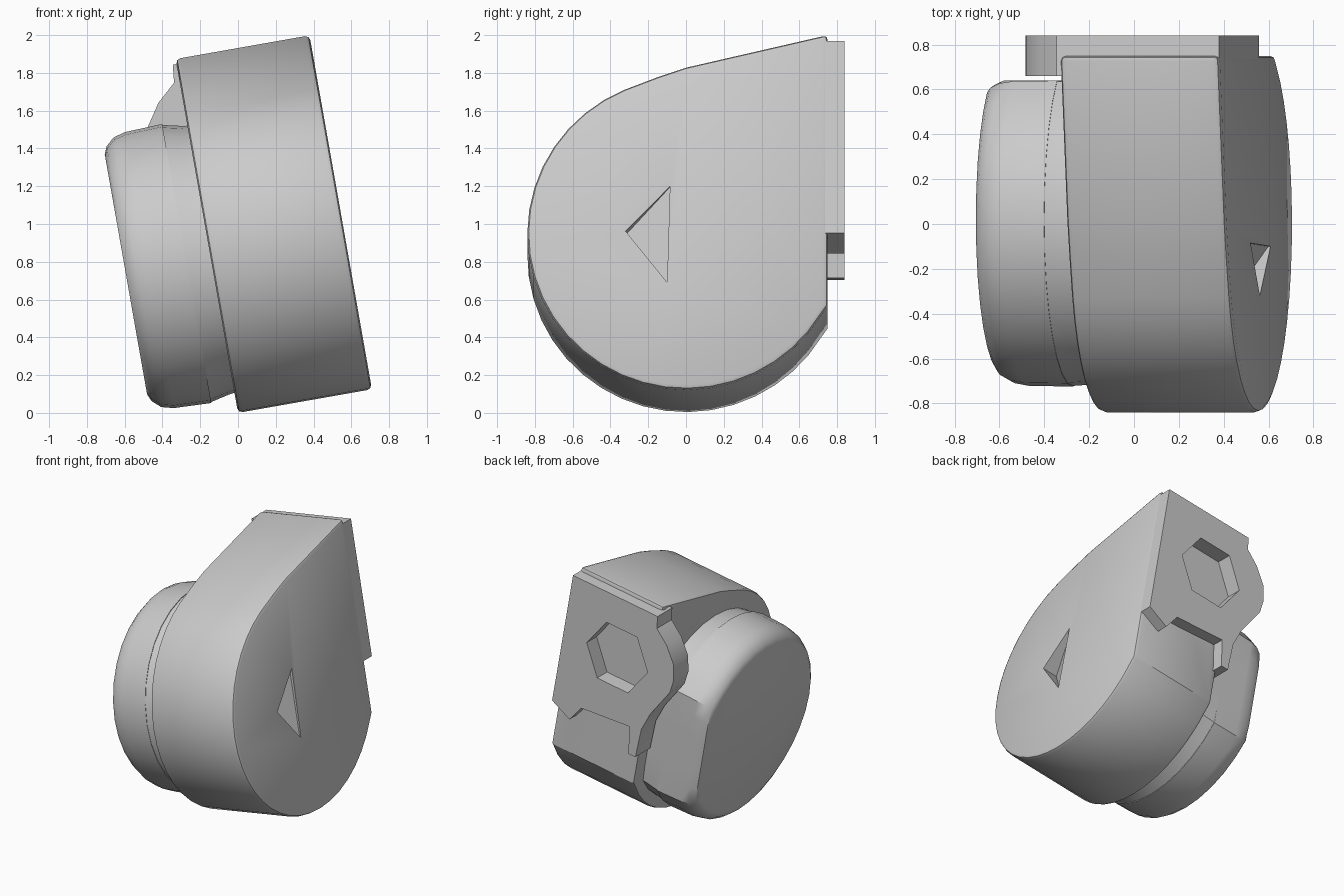
import bpy, bmesh
from math import sin, cos, pi, radians
from mathutils import Matrix

if "Cube" in bpy.data.objects:
    bpy.data.objects.remove(bpy.data.objects["Cube"], do_unlink=True)

grey = bpy.data.materials.new("plain grey")
grey.use_nodes = True
grey.diffuse_color = (0.6, 0.6, 0.6, 1)
grey.node_tree.nodes["Principled BSDF"].inputs["Base Color"].default_value = (0.6, 0.6, 0.6, 1)

# Everything leans about the front-to-back axis
LEAN = Matrix.Rotation(radians(-10), 4, 'Y')


def loft(name, rings):
    """Bridge closed rings of points and cap both ends."""
    bm = bmesh.new()
    loops = [[bm.verts.new(p) for p in ring] for ring in rings]
    for low, high in zip(loops, loops[1:]):
        for i in range(len(low)):
            j = (i + 1) % len(low)
            bm.faces.new((low[i], low[j], high[j], high[i]))
    bm.faces.new(loops[0][::-1])
    bm.faces.new(loops[-1])
    bmesh.ops.recalc_face_normals(bm, faces=bm.faces)
    mesh = bpy.data.meshes.new(name)
    bm.to_mesh(mesh)
    bm.free()
    mesh.materials.append(grey)
    ob = bpy.data.objects.new(name, mesh)
    bpy.context.collection.objects.link(ob)
    ob.matrix_world = LEAN
    return ob


def back_prism(name, outline, y0, y1):
    return loft(name, [[(x, y, z) for x, z in outline] for y in (y0, y1)])


def apply_modifier(ob, kind, **settings):
    mod = ob.modifiers.new(kind, kind)
    for key, value in settings.items():
        setattr(mod, key, value)
    bpy.context.view_layer.update()
    with bpy.context.temp_override(object=ob, active_object=ob):
        bpy.ops.object.modifier_apply(modifier=mod.name)


# Teardrop body: round front, straight top slope, flat back
R = 0.84
BACK = 0.75
arc = []
for i in range(27):
    t = radians(113 + (329 - 113) * i / 26)
    arc.append((R * cos(t), R + R * sin(t)))
outline = [(BACK, 1.908), (0, 1.733), (-0.15, 1.682)] + arc + [(BACK, 0.45)]
body = loft("body", [[(x, y, z) for y, z in outline] for x in (0, 0.72)])
apply_modifier(body, 'BEVEL', width=0.025, segments=2, limit_method='ANGLE',
               angle_limit=radians(80))


# Round cap on the side, trimmed flat beside the mounting plate
def cap_ring(x, ry, rz, trim=0.64, n=32):
    return [(x, min(0.02 + ry * cos(2 * pi * i / n), trim),
             0.826 + rz * sin(2 * pi * i / n)) for i in range(n)]


cap = loft("side_cap", [cap_ring(-0.13, 0.745, 0.75), cap_ring(-0.33, 0.742, 0.742),
                        cap_ring(-0.395, 0.73, 0.725), cap_ring(-0.44, 0.705, 0.685, 0.62),
                        cap_ring(-0.457, 0.68, 0.645, 0.59)])
collar = loft("cap_collar", [cap_ring(0.02, 0.735, 0.715), cap_ring(-0.03, 0.735, 0.722),
                             cap_ring(-0.13, 0.742, 0.745)])

# Mounting plate on the back with a side lobe and notched lower edge
plate_outline = [(0.715, 1.872), (-0.02, 1.875), (-0.03, 1.78), (-0.13, 1.69),
                 (-0.21, 1.57), (-0.235, 1.45), (-0.22, 1.34), (-0.09, 1.1),
                 (-0.04, 0.95), (-0.03, 0.72), (0.03, 0.72), (0.06, 0.93),
                 (0.47, 0.89), (0.55, 0.76), (0.715, 0.84)]
plate = back_prism("mounting_plate", plate_outline, 0.66, 0.84)

# Hexagonal socket in the back, sloping triangular pocket in the side
hexagon = [(0.25 + 0.265 * cos(pi * i / 3), 1.41 + 0.265 * sin(pi * i / 3))
           for i in range(6)]
socket = back_prism("socket_cutter", hexagon, 0.72, 0.9)
triangle = [(-0.32, 0.85, 0.6), (-0.085, 1.09, 0.7), (-0.1, 0.575, 0.71)]
pocket = loft("pocket_cutter", [[(depth, y, z) for y, z, depth in triangle],
                                [(0.8, y, z) for y, z, depth in triangle]])
for target, cutter in ((body, socket), (plate, socket), (body, pocket)):
    apply_modifier(target, 'BOOLEAN', operation='DIFFERENCE', solver='EXACT',
                   object=cutter)
for cutter in (socket, pocket):
    bpy.data.objects.remove(cutter, do_unlink=True)

# Smooth the rounded surfaces, keep the edges crisp
bpy.ops.object.select_all(action='DESELECT')
for ob in (body, cap, collar, plate):
    ob.select_set(True)
bpy.context.view_layer.objects.active = body
bpy.ops.object.shade_smooth_by_angle(angle=radians(30))
